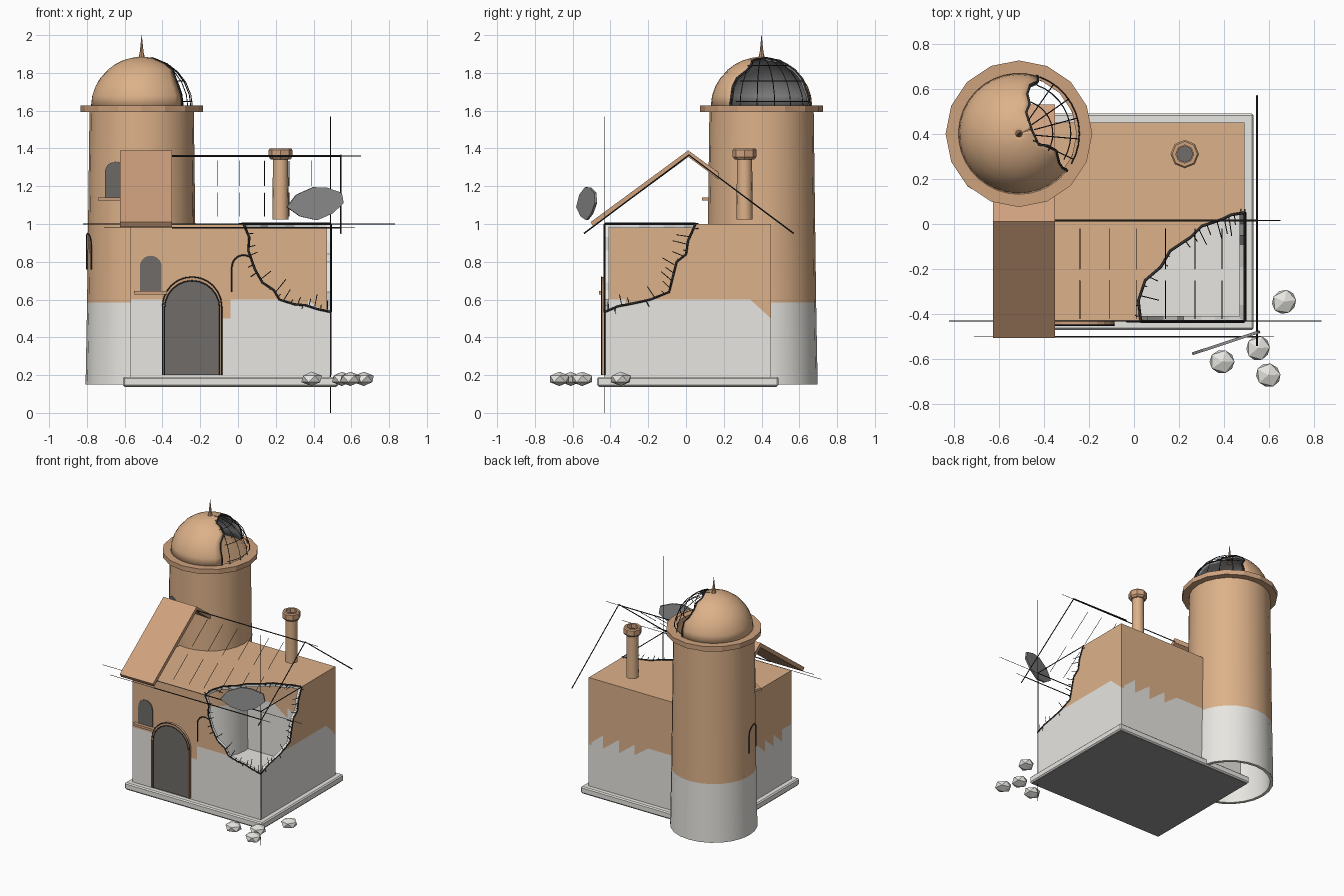
import bpy, bmesh, math, random
from mathutils import Vector, Matrix

if "Cube" in bpy.data.objects:
    bpy.data.objects.remove(bpy.data.objects["Cube"])
random.seed(3)


def mat(name, *c):
    m = bpy.data.materials.new(name)
    m.diffuse_color = (*c, 1)
    m.use_nodes = True
    m.node_tree.nodes["Principled BSDF"].inputs["Base Color"].default_value = m.diffuse_color
    return m


CLAY = mat("clay", .72, .44, .25)
TRIM = mat("trim", .62, .36, .21)
ROOF = mat("roof", .63, .36, .21)
STONE = mat("stone", .80, .79, .75)
DARK = mat("dark", .16, .15, .14)
SLATE = mat("slate", .30, .30, .30)
INK = mat("ink", .03, .03, .03)
X0, X1, Y0, Y1, TOP = -.57, .49, -.43, .45, 1.0
TX, TY = -.51, .40  # tower axis


def finish(bm, name, *mats, smooth=False):
    bmesh.ops.recalc_face_normals(bm, faces=bm.faces)
    me = bpy.data.meshes.new(name)
    bm.to_mesh(me)
    bm.free()
    for m in mats:
        me.materials.append(m)
    ob = bpy.data.objects.new(name, me)
    bpy.context.collection.objects.link(ob)
    if smooth:
        bpy.ops.object.select_all(action='DESELECT')
        ob.select_set(True)
        bpy.context.view_layer.objects.active = ob
        bpy.ops.object.shade_smooth_by_angle(angle=math.radians(35))
    return ob


def to3d(p, axis, pos):
    u, v = p
    return Vector({'x': (pos, u, v), 'y': (u, pos, v), 'z': (u, v, pos)}[axis])


def plate(name, pts, axis, pos, thick, m, rim=None):
    """Flat outline extruded along an axis; broken edges get the rim material."""
    bm = bmesh.new()
    f = bm.faces.new([bm.verts.new(to3d(p, axis, pos)) for p in pts])
    r = bmesh.ops.extrude_face_region(bm, geom=[f])
    d = to3d((0, 0), axis, thick)
    bmesh.ops.translate(bm, vec=d, verts=[g for g in r['geom'] if isinstance(g, bmesh.types.BMVert)])
    bm.normal_update()
    if rim:
        for f in bm.faces:
            c = f.calc_center_median()
            outer = min(abs(c.x - X0), abs(c.x - X1), abs(c.y - Y0), abs(c.y - Y1), abs(c.z - TOP)) < 1e-4
            if abs(f.normal.dot(d.normalized())) < .5 and not outer:
                f.material_index = 1
    return finish(bm, name, m, rim or m)


def box(name, a, b, m, bevel=0):
    bm = bmesh.new()
    a, b = Vector(a), Vector(b)
    bmesh.ops.create_cube(bm, size=1, matrix=Matrix.Translation((a + b) / 2) @ Matrix.Diagonal((*(b - a), 1)))
    if bevel:
        bmesh.ops.bevel(bm, geom=bm.edges[:], offset=bevel, segments=1, affect='EDGES')
    return finish(bm, name, m)


def lathe(name, prof, n, x, y, m, smooth=False, closed=False):
    bm = bmesh.new()
    rings = [[bm.verts.new((x + r * math.cos(2 * math.pi * i / n), y + r * math.sin(2 * math.pi * i / n), z))
              for i in range(n)] for r, z in prof]
    pairs = list(zip(rings, rings[1:])) + ([(rings[-1], rings[0])] if closed else [])
    for a, b in pairs:
        for i in range(n):
            bm.faces.new((a[i], a[(i + 1) % n], b[(i + 1) % n], b[i]))
    return finish(bm, name, m, smooth=smooth)


def lines(name, paths, r):
    cu = bpy.data.curves.new(name, 'CURVE')
    cu.dimensions = '3D'
    cu.bevel_depth = r
    cu.bevel_resolution = 0
    cu.materials.append(INK)
    for path in paths:
        s = cu.splines.new('POLY')
        s.points.add(len(path) - 1)
        for p, q in zip(s.points, path):
            p.co = (*q, 1)
    ob = bpy.data.objects.new(name, cu)
    bpy.context.collection.objects.link(ob)


def arch(cx, hw, z0, top, n=12):
    zs = top - hw
    return [(cx - hw, z0)] + [(cx - hw * math.cos(math.pi * i / n), zs + hw * math.sin(math.pi * i / n))
                              for i in range(n + 1)] + [(cx + hw, z0)]


# house walls with the broken corner: ragged outlines per face
T = .022
hf_up = [(.03, 1), (.06, .93), (.055, .86), (.09, .76), (.13, .69), (.19, .65), (.22, .60)]
hf_lo = [(.22, .60), (.30, .575), (.36, .57), (.42, .55), (X1, .535)]
hr_lo = [(Y0, .535), (-.36, .565), (-.28, .58), (-.19, .60)]
hr_up = [(-.19, .60), (-.09, .64), (-.07, .72), (-.05, .80), (0, .84), (.01, .91), (.05, 1)]
ht = [(.03, Y0), (.02, -.34), (.05, -.25), (.12, -.19), (.16, -.12), (.25, -.06), (.30, -.01), (.39, .02), (.43, .04), (X1, .05)]
f_seam = [(-.04, .60), (-.04, .50), (-.09, .50), (-.09, .60), (X0, .60)]
plate("front_wall_upper", [(X0, 1)] + hf_up + f_seam, 'y', Y0, T, CLAY, STONE)
plate("front_wall_lower", [(X0, .2)] + f_seam[::-1] + hf_lo + [(X1, .2)], 'y', Y0, T, STONE)
r_seam = [(.34, .60), (Y1, .50)]
plate("right_wall_upper", hr_up + [(Y1, 1)] + r_seam[::-1], 'x', X1, -T, CLAY, STONE)
plate("right_wall_lower", hr_lo + r_seam + [(Y1, .2), (Y0, .2)], 'x', X1, -T, STONE)
b_seam = [(X1, .50), (.37, .60), (.37, .50), (.24, .60), (.24, .50), (.11, .60), (.11, .52), (0, .60), (X0, .60)]
plate("back_wall_upper", b_seam + [(X0, 1), (X1, 1)], 'y', Y1, -T, CLAY)
plate("back_wall_lower", b_seam + [(X0, .2), (X1, .2)], 'y', Y1, -T, STONE)
l_seam = [(Y0, .60), (-.32, .60), (-.32, .51), (-.22, .60), (-.22, .51), (-.12, .60), (-.12, .51), (-.02, .60), (Y1, .60)]
plate("left_wall_upper", l_seam + [(Y1, 1), (Y0, 1)], 'x', X0, T, CLAY)
plate("left_wall_lower", l_seam + [(Y1, .2), (Y0, .2)], 'x', X0, T, STONE)
plate("house_top", [(X0, Y0)] + ht + [(X1, Y1), (X0, Y1)], 'z', TOP, -T, CLAY, STONE)
box("base_slab", (-.61, -.47, .14), (.53, .49, .19), STONE, .008)
box("floor", (X0, Y0, .185), (X1, Y1, .205), STONE)
box("base_underside", (-.60, -.46, .137), (.52, .48, .142), SLATE)

# crack outlines and scratch marks around the break
cf = [to3d(p, 'y', Y0 - .002) for p in hf_up + hf_lo[1:]]
cr = [to3d(p, 'x', X1 + .002) for p in hr_lo + hr_up[1:]]
ct = [to3d(p, 'z', TOP + .002) for p in ht]
lines("crack_edges", [cf, cr, ct], .006)
ticks = []
for path, hole in ((cf, Vector((X1, Y0, TOP))), (cr, Vector((X1, Y0, TOP))), (ct, Vector((X1, Y0, TOP)))):
    for a, b in zip(path, path[1:]):
        for t in (.25, .75):
            p = a.lerp(b, t)
            d = (hole - p).normalized()
            ticks.append([p, p + d * random.uniform(-.04, .09)])
lines("crack_scratches", ticks, .0022)

# tower, hollow and open below
lathe("tower_lower", [(.297, .15), (.289, .585), (.268, .585), (.275, .15)], 24, TX, TY, STONE, True, True)
lathe("tower_upper", [(.289, .585), (.276, 1.61), (.255, 1.61), (.268, .585)], 24, TX, TY, CLAY, True, True)
lathe("tower_cornice", [(.325, 1.592), (.325, 1.628), (.255, 1.628), (.255, 1.592)], 16, TX, TY, TRIM, closed=True)
lathe("finial", [(.020, 1.865), (.010, 1.91), (.0008, 2.0)], 8, TX, TY, TRIM)

# broken dome: each ring runs between two ragged azimuths
RD, ZD = .27, 1.615


def dome(az, r):
    a = math.radians(az)
    return Vector((TX + r * math.cos(a), TY + r * math.sin(a), ZD + math.sqrt(max(0, RD * RD - r * r))))


rows = [(.27, 73, 322), (.262, 71, 323), (.245, 70, 322), (.22, 77, 324), (.18, 78, 336), (.14, 70, 338),
        (.10, 71, 331), (.06, 22, 376), (.03, 20, 380), (.001, 20, 380)]
N = 24
bm = bmesh.new()
grid = [[bm.verts.new(dome(a + (b - a) * i / N, r)) for i in range(N + 1)] for r, a, b in rows]
for g, h in zip(grid, grid[1:]):
    for i in range(N):
        bm.faces.new((g[i], g[i + 1], h[i + 1], h[i]))
ob = finish(bm, "dome_shell", CLAY, SLATE, smooth=True)
s = ob.modifiers.new("thickness", 'SOLIDIFY')
s.thickness = .014
s.offset = -1
s.material_offset = 1
s.material_offset_rim = 1
lines("dome_crack", [[dome(a, r) for r, a, b in rows[:8]] + [dome(b, r) for r, a, b in rows[7::-1]]], .006)
sk = [[dome(az, RD * math.sin(math.radians(e))) for e in range(15, 91, 15)] for az in (-25, -5, 15, 35, 55)]
sk += [[dome(az, r) for az in range(-30, 71, 10)] for r in (.15, .23, .268)]
lines("dome_sketch", sk, .0025)

# remaining strip of gable roof
plate("roof_strip", [(-.505, 1.01), (.012, 1.39), (.53, 1.01), (.52, .98), (.012, 1.355), (-.49, .985)], 'x', -.625, .275, ROOF)

# sketched rest of the roof and construction lines
YM, XR = .015, .545
lines("roof_outline", [[(-.35, YM, 1.36), (XR, YM, 1.36)], [(-.35, -.5, .98), (XR, -.5, .98)],
                       [(XR, -.54, .95), (XR, YM, 1.365), (XR, .57, .95)]], .004)
lines("roof_rafters", [[(x + .01, y, 1.36 - .735 * (YM - y)) for y in (a, b)]
                       for x in (-.25, -.12, 0, .13, .26, .38) for a, b in ((-.42, -.25), (-.2, -.02))], .0018)
lines("guide_lines", [[(X1, Y0, 0), (X1, Y0, 1.57)], [(-.71, -.5, .98), (.62, -.5, .98)],
                      [(-.48, YM, 1.36), (.65, YM, 1.36)], [(-.82, Y0, TOP), (.83, Y0, TOP)]], .0018)
lines("corner_edges", [[(X1, Y0, .2), (X1, Y0, TOP)], [(.03, Y0, TOP), (X1, Y0, TOP)], [(X1, Y0, TOP), (X1, .05, TOP)]], .004)

# door, windows and sills
outer, inner = arch(-.243, .157, .2, .72), arch(-.243, .146, .2, .70)
plate("door", inner, 'y', Y0 - .012, .012, DARK)
plate("door_frame", outer + inner[::-1], 'y', Y0 - .018, .018, TRIM)
lines("door_outline", [[to3d(p, 'y', Y0 - .018) for p in a] for a in (outer, inner)], .003)
plate("front_window", arch(-.462, .058, .64, .832), 'y', Y0 - .006, .01, DARK)
box("front_sill", (-.55, -.46, .628), (-.375, -.42, .645), TRIM)
lines("window_outline", [[to3d(p, 'y', Y0 - .003) for p in arch(.03, .062, .64, .835)[:-4]]], .004)


def on_tower(ob, az, r):
    ob.matrix_world = Matrix.Translation((TX, TY, 0)) @ Matrix.Rotation(math.radians(az + 90), 4, 'Z') @ Matrix.Translation((0, -r, 0))


on_tower(plate("tower_window", arch(0, .062, 1.14, 1.33), 'y', -.002, .03, DARK), 240, .281)
on_tower(box("tower_sill", (-.085, -.035, 1.125), (.085, .04, 1.141), TRIM), 240, .281)
lines("tower_side_outline", [[(TX + .292 * math.cos(3.35 + u / .29), TY + .292 * math.sin(3.35 + u / .29), z)
                              for u, z in arch(0, .06, .76, .95)]], .004)

# chimney
lathe("chimney_pipe", [(.043, 1.025), (.040, 1.36), (.034, 1.36), (.034, 1.025)], 16, .225, .31, CLAY, True, True)
lathe("chimney_cap", [(.052, 1.342), (.063, 1.355), (.063, 1.392), (.056, 1.40), (.040, 1.40), (.040, 1.342)], 8, .225, .31, TRIM, closed=True)
lathe("chimney_flue", [(.038, 1.37), (.0005, 1.37)], 8, .225, .31, DARK)

# loose shard in the air
bm = bmesh.new()
shard = [(.26, 1.09), (.31, 1.155), (.40, 1.195), (.47, 1.193), (.55, 1.165), (.56, 1.11), (.50, 1.055), (.42, 1.02), (.33, 1.04)]
f = bm.faces.new([bm.verts.new((x, -.585 + (x - .25) * .33, z)) for x, z in shard])
r = bmesh.ops.extrude_face_region(bm, geom=[f])
bmesh.ops.translate(bm, vec=(-.004, .012, 0), verts=[g for g in r['geom'] if isinstance(g, bmesh.types.BMVert)])
finish(bm, "floating_shard", SLATE)

# fallen rocks
for i, (x, y) in enumerate([(.39, -.61), (.55, -.55), (.595, -.67), (.665, -.345)]):
    bm = bmesh.new()
    bmesh.ops.create_icosphere(bm, subdivisions=1, radius=1, matrix=Matrix.Translation((x, y, .18)) @
                               Matrix.Rotation(i * 1.3, 4, 'Z') @ Matrix.Diagonal((.062, .058, .038, 1)))
    finish(bm, f"rock_{i + 1}", STONE)
